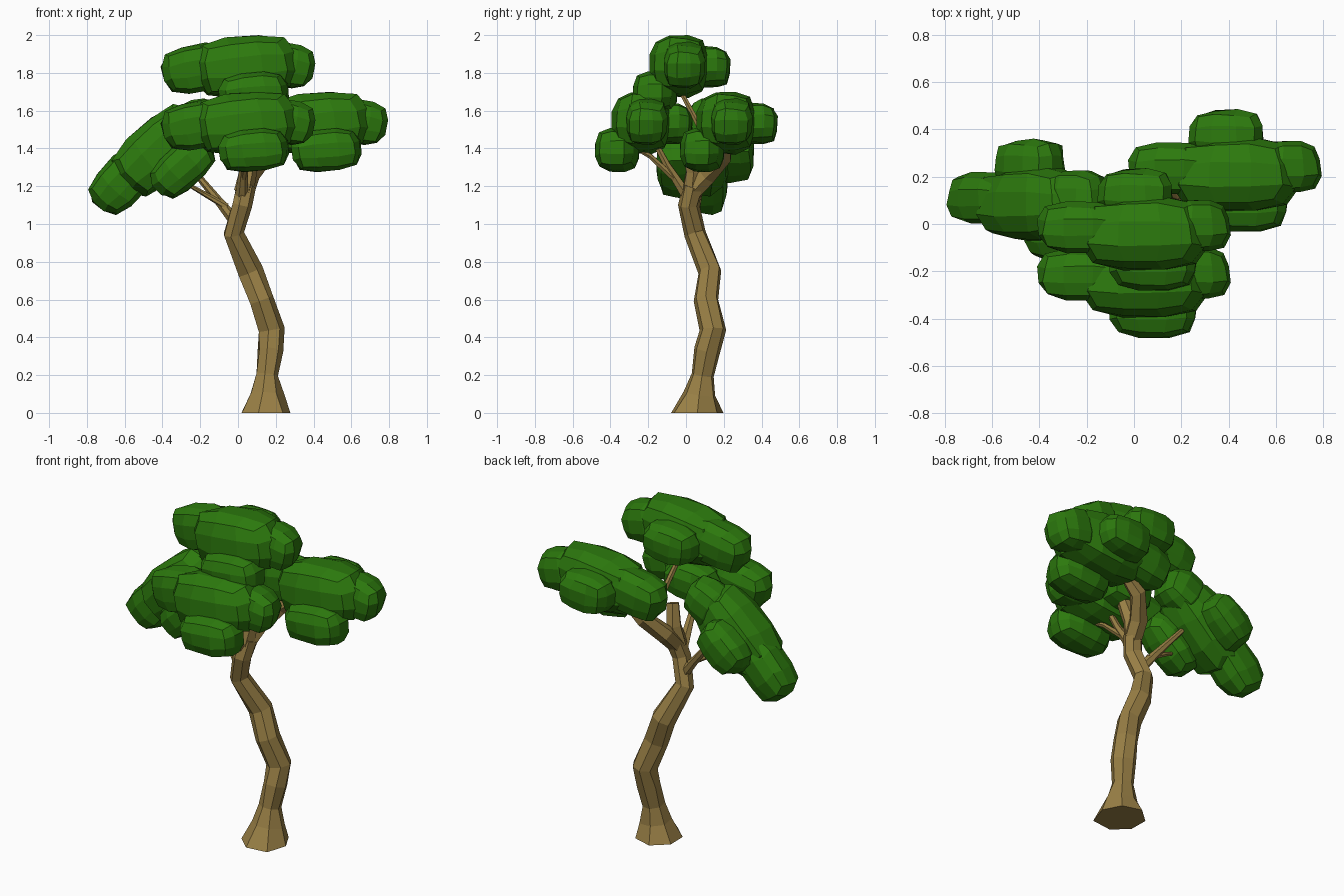
import bpy, bmesh, random
from math import cos, sin, pi, radians
from mathutils import Vector, Matrix

if "Cube" in bpy.data.objects:
    bpy.data.objects.remove(bpy.data.objects["Cube"])

random.seed(4)


def material(name, color):
    m = bpy.data.materials.new(name)
    m.diffuse_color = color
    m.use_nodes = True
    m.node_tree.nodes["Principled BSDF"].inputs["Base Color"].default_value = m.diffuse_color
    return m


BARK = material("bark", (0.32, 0.215, 0.06, 1))
LEAF = material("leaf", (0.025, 0.19, 0.004, 1))


def make_object(name, bm, mat):
    bmesh.ops.recalc_face_normals(bm, faces=bm.faces)
    me = bpy.data.meshes.new(name)
    bm.to_mesh(me)
    bm.free()
    me.materials.append(mat)
    ob = bpy.data.objects.new(name, me)
    bpy.context.collection.objects.link(ob)
    return ob


def tube(name, path, sides, horizontal_start=False, jitter=0.1):
    """Faceted limb through points (x, y, z, radius)."""
    bm = bmesh.new()
    pts = [Vector(p[:3]) for p in path]
    rings = []
    for i, p in enumerate(pts):
        d = pts[min(i + 1, len(pts) - 1)] - pts[max(i - 1, 0)]
        if horizontal_start and i == 0:
            d = Vector((0, 0, 1))
        rot = Vector((0, 0, 1)).rotation_difference(d.normalized())
        ring = []
        for k in range(sides):
            a = 2 * pi * k / sides
            r = path[i][3] * (1 + random.uniform(-jitter, jitter))
            ring.append(bm.verts.new(p + rot @ Vector((r * cos(a), r * sin(a), 0))))
        rings.append(ring)
    for lo, hi in zip(rings, rings[1:]):
        for k in range(sides):
            n = (k + 1) % sides
            bm.faces.new((lo[k], lo[n], hi[n], hi[k]))
    bm.faces.new(rings[0])
    bm.faces.new(rings[-1])
    return make_object(name, bm, BARK)


# Crooked trunk with flared foot
tube("trunk", [
    (0.14, 0.06, 0.0, 0.145), (0.15, 0.07, 0.1, 0.092), (0.155, 0.085, 0.2, 0.06),
    (0.17, 0.11, 0.33, 0.068), (0.178, 0.145, 0.44, 0.07), (0.125, 0.105, 0.6, 0.066),
    (0.065, 0.125, 0.75, 0.068), (-0.025, 0.05, 0.95, 0.056), (0.02, 0.015, 1.1, 0.056),
    (0.04, 0.04, 1.2, 0.055)], 7, True)

# Main limbs and twigs running into the foliage
limbs = {
    "limb_right": [(0.035, 0.03, 1.17, 0.055), (0.06, 0.11, 1.26, 0.052),
                   (0.14, 0.2, 1.36, 0.045), (0.33, 0.22, 1.5, 0.02)],
    "limb_top": [(0.03, 0.03, 1.17, 0.055), (0.055, 0.04, 1.28, 0.048), (0.08, 0.01, 1.4, 0.04)],
    "twig_top": [(0.12, 0.18, 1.34, 0.026), (0.09, 0.08, 1.5, 0.018), (0.04, -0.05, 1.74, 0.012)],
    "limb_front": [(0.02, 0.01, 1.14, 0.035), (0.03, -0.1, 1.31, 0.02), (0.04, -0.2, 1.5, 0.013)],
    "twig_front": [(0.03, -0.06, 1.24, 0.018), (0.05, -0.19, 1.36, 0.014), (0.08, -0.3, 1.42, 0.01)],
    "limb_left": [(-0.02, 0.04, 1.02, 0.03), (-0.1, 0.06, 1.12, 0.022), (-0.3, 0.1, 1.36, 0.012)],
    "twig_left": [(-0.06, 0.05, 1.09, 0.018), (-0.18, 0.04, 1.16, 0.013), (-0.3, 0.0, 1.23, 0.009)],
}
for name, path in limbs.items():
    tube(name, path, 6)


def blob(bm, center, half, tilt=0, power=3):
    """Cube rounded into a chunky faceted boulder."""
    part = bmesh.new()
    bmesh.ops.create_cube(part, size=2)
    bmesh.ops.subdivide_edges(part, edges=part.edges[:], cuts=2, use_grid_fill=True)
    rot = Matrix.Rotation(radians(-tilt), 3, 'Y')
    for v in part.verts:
        n = sum(abs(c) ** power for c in v.co) ** (1 / power)
        v.co = v.co / n * random.uniform(0.96, 1.07)
        v.co = Vector(center) + rot @ Vector([a * b for a, b in zip(v.co, half)])
    tmp = bpy.data.meshes.new("tmp")
    part.to_mesh(tmp)
    part.free()
    bm.from_mesh(tmp)
    bpy.data.meshes.remove(tmp)


# One foliage clump, centred on its main blob
HOME = Vector((0.04, -0.04, 1.835))
clump = bmesh.new()
for c, h, tilt in [((0, 0, 0), (0.265, 0.155, 0.158), 6),
                   ((-0.255, 0.025, -0.01), (0.19, 0.107, 0.122), 10),
                   ((0.225, 0.03, 0.005), (0.135, 0.108, 0.116), -12),
                   ((0.045, -0.125, -0.145), (0.182, 0.113, 0.108), 5),
                   ((-0.035, 0.17, -0.005), (0.155, 0.103, 0.105), 5)]:
    blob(clump, c, h, tilt)
top = make_object("foliage_top", clump, LEAF)
top.location = HOME

# Repeats of the clump: front, right, and a drooping one on the left
for name, loc, tilt in [("foliage_front", HOME + Vector((0, -0.2, -0.3)), 0),
                        ("foliage_right", HOME + Vector((0.385, 0.25, -0.3)), 0),
                        ("foliage_left", Vector((-0.415, 0.085, 1.39)), -37)]:
    ob = bpy.data.objects.new(name, top.data)
    ob.location = loc
    ob.rotation_euler = (0, radians(tilt), 0)
    bpy.context.collection.objects.link(ob)
